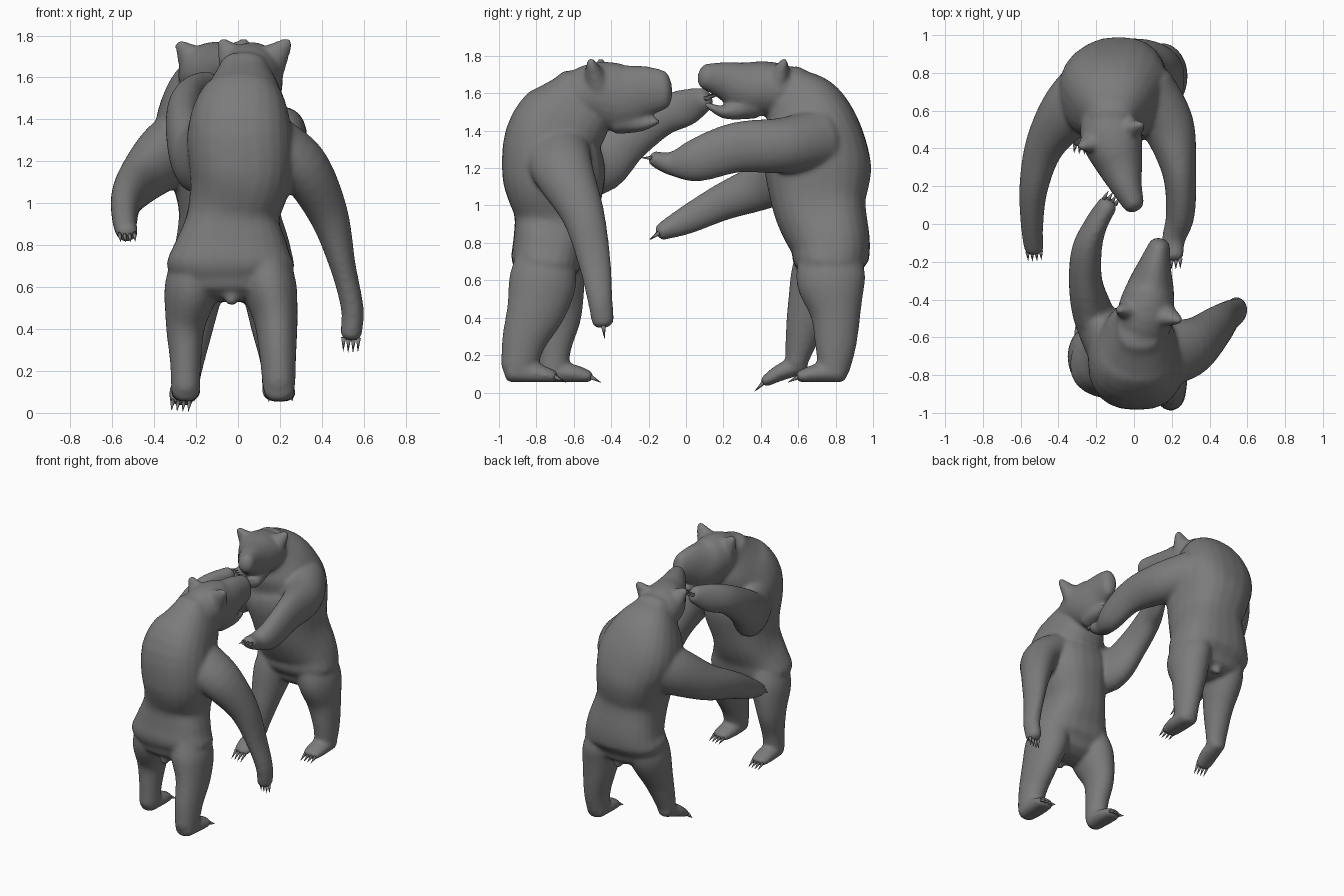
import bpy, bmesh, math
from mathutils import Vector

cube = bpy.data.objects.get("Cube")
if cube:
    bpy.data.objects.remove(cube, do_unlink=True)

fur = bpy.data.materials.new("grey_fur")
fur.use_nodes = True
GREY = (0.2, 0.2, 0.2, 1)
fur.diffuse_color = GREY
fur.node_tree.nodes["Principled BSDF"].inputs["Base Color"].default_value = GREY

SIDES = 24


def side_axes(tangent):
    """Axes across a path: the sideways one stays as close to x as it can."""
    side = (Vector((1, 0, 0)) - tangent * tangent.x).normalized()
    return side, tangent.cross(side)


def resample(sections, steps=5):
    """Smooth curve through sections of (x, y, z, half width, half depth)."""
    s = [Vector(v) for v in sections]
    out = []
    for i in range(len(s) - 1):
        before, a, b, after = s[max(i - 1, 0)], s[i], s[i + 1], s[min(i + 2, len(s) - 1)]
        for k in range(steps):
            t = k / steps
            out.append(a + ((b - before) * t + (before * 2 - a * 5 + b * 4 - after) * t ** 2
                            + (a * 3 - before - b * 3 + after) * t ** 3) / 2)
    return out + [s[-1]]


def loft(bm, sections, floor=None, power=1.0):
    """Closed rounded tube of elliptical rings; a power below one squares them."""
    path = resample(sections)
    n = len(path)
    rings = []
    for i, p in enumerate(path):
        t = (path[min(i + 1, n - 1)] - path[max(i - 1, 0)]).to_3d().normalized()
        rings.append((p.to_3d(), t, p[3], p[4]))

    def cap(ring, sign):
        c, t, a, b = ring
        r = min(a, b) * 0.7
        return [(c + t * sign * r * math.sin(q), t, a * math.cos(q), b * math.cos(q))
                for q in (0.5, 1.0, 1.4)]

    def bend(value):
        return math.copysign(abs(value) ** power, value)

    rings = cap(rings[0], -1)[::-1] + rings + cap(rings[-1], 1)
    loops = []
    for c, t, a, b in rings:
        side, other = side_axes(t)
        loop = []
        for k in range(SIDES):
            q = math.tau * k / SIDES
            v = c + side * a * bend(math.cos(q)) + other * b * bend(math.sin(q))
            if floor is not None:
                v.z = max(v.z, floor)
            loop.append(bm.verts.new(v))
        loops.append(loop)
    for low, high in zip(loops, loops[1:]):
        for k in range(SIDES):
            j = (k + 1) % SIDES
            bm.faces.new((low[k], low[j], high[j], high[k]))
    bm.faces.new(loops[0][::-1])
    bm.faces.new(loops[-1])


def make_object(name, bm):
    mesh = bpy.data.meshes.new(name)
    bm.normal_update()
    bm.to_mesh(mesh)
    bm.free()
    mesh.materials.append(fur)
    mesh.shade_smooth()
    obj = bpy.data.objects.new(name, mesh)
    bpy.context.collection.objects.link(obj)
    return obj


def add_claws(bm, sections, drop):
    """Row of small pointed claws across the end of a limb."""
    end, prev = Vector(sections[-1]), Vector(sections[-2])
    t = (end - prev).to_3d().normalized()
    side, other = side_axes(t)
    for k in (-1.5, -0.5, 0.5, 1.5):
        base = end.to_3d() + t * end[4] * (0.5 - abs(k) * 0.1) + side * end[3] * k * 0.45
        tip = base + t * 0.055 + Vector((0, 0, -drop))
        ring = [bm.verts.new(base + side * 0.012 * math.cos(q) + other * 0.014 * math.sin(q))
                for q in (math.tau * m / 6 for m in range(6))]
        point = bm.verts.new(tip)
        bm.faces.new(ring[::-1])
        for m in range(6):
            bm.faces.new((ring[m], ring[(m + 1) % 6], point))


def build_bear(name, torso, solids, arms, legs, feet, ears):
    """Fuse all the parts of one bear into a single skin, then add claws."""
    bm = bmesh.new()
    loft(bm, torso, power=0.82)
    for part in solids + arms + legs:
        loft(bm, part)
    for foot, floor in feet:
        loft(bm, foot, floor)
    for root, tip in ears:
        loft(bm, [(*root, 0.12, 0.09), (*tip, 0.026, 0.02)])
    body = make_object(name + "_body", bm)
    remesh = body.modifiers.new("fuse", "REMESH")
    remesh.mode = "VOXEL"
    remesh.voxel_size = 0.013
    remesh.use_smooth_shade = True
    smooth = body.modifiers.new("soften", "SMOOTH")
    smooth.factor = 0.5
    smooth.iterations = 8
    bm = bmesh.new()
    for arm in arms:
        add_claws(bm, arm, 0.015)
    for foot, floor in feet:
        add_claws(bm, foot, 0.02)
    make_object(name + "_claws", bm)


# Front bear: one arm hanging, the other reaching up to the rival's face
torso = [(-.035, -.75, .64, .26, .16), (-.035, -.745, .7, .305, .19), (-.03, -.73, .8, .27, .195),
         (-.02, -.7, .95, .22, .225), (.015, -.705, 1.15, .25, .275), (.01, -.715, 1.35, .25, .255),
         (.025, -.62, 1.5, .19, .23), (.03, -.56, 1.62, .13, .15)]
head = [(.03, -.64, 1.54, .13, .14), (.06, -.48, 1.6, .15, .165), (.085, -.35, 1.58, .13, .18),
        (.11, -.22, 1.61, .088, .14), (.135, -.115, 1.62, .058, .105)]
jaw = [(.09, -.36, 1.45, .08, .07), (.115, -.24, 1.435, .055, .04), (.13, -.15, 1.45, .03, .015)]
tail = [(-.03, -.82, .6, .06, .06), (-.03, -.85, .53, .03, .025)]
arm_hanging = [(.16, -.69, 1.28, .14, .18), (.31, -.65, 1.17, .125, .16),
               (.43, -.55, .95, .095, .115), (.5, -.49, .7, .062, .088),
               (.545, -.46, .5, .054, .068), (.54, -.445, .38, .052, .06)]
arm_reaching = [(-.12, -.66, 1.27, .13, .18), (-.21, -.49, 1.22, .11, .17),
                (-.255, -.32, 1.35, .09, .13), (-.25, -.14, 1.47, .08, .105),
                (-.2, 0, 1.525, .06, .1), (-.14, .1, 1.57, .052, .065)]
leg_a = [(.12, -.75, .76, .11, .15), (.15, -.765, .6, .13, .18), (.18, -.8, .45, .105, .16),
         (.19, -.865, .28, .088, .12), (.195, -.895, .13, .078, .095)]
leg_b = [(-.18, -.73, .76, .11, .15), (-.22, -.71, .6, .13, .17), (-.25, -.68, .42, .095, .125),
         (-.25, -.7, .25, .075, .09), (-.25, -.71, .12, .07, .08)]
foot_a = [(.195, -.93, .11, .072, .06), (.2, -.8, .1, .074, .055), (.21, -.71, .085, .064, .035)]
foot_b = [(-.25, -.73, .11, .067, .06), (-.25, -.6, .1, .07, .05), (-.25, -.52, .085, .06, .033)]
build_bear("front_bear", torso, [head, jaw, tail], [arm_hanging, arm_reaching], [leg_a, leg_b],
           [(foot_a, .055), (foot_b, .055)],
           [((.11, -.47, 1.63), (.24, -.51, 1.77)), ((.02, -.46, 1.63), (-.08, -.455, 1.77))])

# Back bear: both arms stretched forward, one foot lifting off its heel
torso = [(-.03, .77, .64, .26, .16), (-.03, .77, .7, .3, .2), (-.03, .77, .8, .275, .215),
         (-.05, .715, 1, .235, .25), (-.08, .705, 1.2, .265, .285), (-.11, .69, 1.36, .29, .255),
         (-.12, .62, 1.52, .23, .22), (-.12, .54, 1.63, .14, .14)]
head = [(-.13, .6, 1.57, .14, .14), (-.12, .47, 1.62, .165, .145), (-.08, .33, 1.63, .13, .14),
        (-.04, .2, 1.67, .085, .1), (-.002, .105, 1.69, .058, .07)]
jaw = [(-.07, .35, 1.54, .085, .08), (-.02, .21, 1.5, .05, .038), (0, .11, 1.54, .026, .014)]
tail = [(-.03, .84, .6, .06, .06), (-.03, .87, .53, .03, .025)]
arm_high = [(.06, .71, 1.35, .16, .17), (.18, .52, 1.32, .14, .15), (.24, .27, 1.31, .09, .135),
            (.245, .05, 1.24, .076, .115), (.21, -.08, 1.225, .062, .065),
            (.21, -.17, 1.25, .052, .042)]
arm_low = [(-.18, .76, 1.33, .17, .19), (-.34, .61, 1.23, .15, .17), (-.47, .42, 1.11, .105, .13),
           (-.53, .2, 1.02, .077, .1), (-.54, 0, .92, .06, .076), (-.53, -.13, .86, .052, .047)]
leg_a = [(.11, .77, .76, .11, .16), (.15, .775, .6, .13, .185), (.17, .8, .42, .11, .135),
         (.19, .8, .25, .085, .11), (.19, .79, .12, .075, .085)]
leg_b = [(-.17, .76, .76, .11, .16), (-.2, .72, .6, .13, .165), (-.22, .65, .4, .1, .115),
         (-.24, .61, .25, .08, .08), (-.25, .59, .16, .07, .06)]
foot_a = [(.19, .82, .11, .072, .06), (.19, .69, .1, .074, .05), (.19, .61, .085, .064, .033)]
foot_b = [(-.25, .61, .15, .06, .055), (-.26, .5, .105, .068, .045), (-.27, .425, .06, .06, .03)]
build_bear("back_bear", torso, [head, jaw, tail], [arm_high, arm_low], [leg_a, leg_b],
           [(foot_a, .055), (foot_b, .02)],
           [((-.17, .45, 1.63), (-.28, .41, 1.76)), ((-.07, .48, 1.63), (.04, .525, 1.77))])
